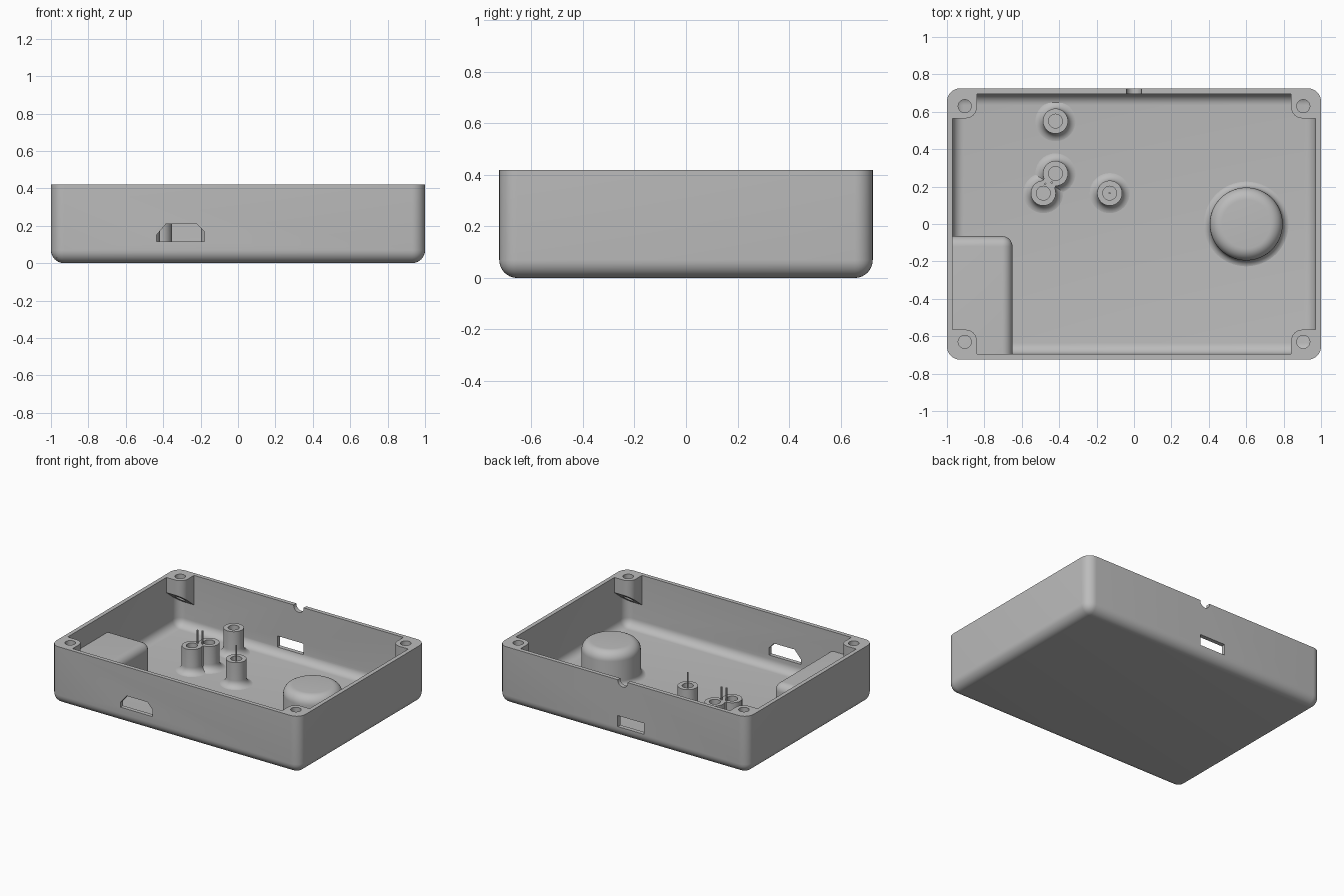
import bpy, bmesh, math
from mathutils import Vector

if "Cube" in bpy.data.objects:
    bpy.data.objects.remove(bpy.data.objects["Cube"])

HX, HY, H = 1.0, 0.725, 0.42      # outer half sizes and height
FLOOR, WALL = 0.03, 0.03
grey = bpy.data.materials.new("plain_grey")
grey.diffuse_color = (0.5, 0.5, 0.5, 1)
grey.use_nodes = True
grey.node_tree.nodes["Principled BSDF"].inputs["Base Color"].default_value = grey.diffuse_color


def make(name, bm):
    bmesh.ops.recalc_face_normals(bm, faces=bm.faces)
    me = bpy.data.meshes.new(name)
    bm.to_mesh(me)
    bm.free()
    me.materials.append(grey)
    ob = bpy.data.objects.new(name, me)
    bpy.context.collection.objects.link(ob)
    return ob


def rounded_box(name, lo, hi, r, pick):
    """Box whose edges chosen by pick(midpoint) are rounded."""
    bm = bmesh.new()
    bmesh.ops.create_cube(bm, size=1)
    for v in bm.verts:
        v.co = Vector([lo[i] if v.co[i] < 0 else hi[i] for i in range(3)])
    if r:
        edges = [e for e in bm.edges if pick((e.verts[0].co + e.verts[1].co) / 2)]
        bmesh.ops.bevel(bm, geom=edges, offset=r, segments=8, profile=0.5, affect='EDGES')
    return make(name, bm)


def prism_bm(pts, depth):
    bm = bmesh.new()
    f = bm.faces.new([bm.verts.new(p) for p in pts])
    r = bmesh.ops.extrude_face_region(bm, geom=[f])
    bmesh.ops.translate(bm, vec=depth,
                        verts=[g for g in r["geom"] if isinstance(g, bmesh.types.BMVert)])
    bmesh.ops.recalc_face_normals(bm, faces=bm.faces)
    return bm


def circle(cx, cy, r, n=32):
    return [(cx + r * math.cos(2 * math.pi * i / n), cy + r * math.sin(2 * math.pi * i / n))
            for i in range(n)]


def arc(cx, cz, r, a0, a1, n=8):
    return [(cx + r * math.cos(math.radians(a0 + (a1 - a0) * i / n)),
             cz + r * math.sin(math.radians(a0 + (a1 - a0) * i / n))) for i in range(n + 1)]


def lathe(name, profile, x, y, n=40):
    bm = bmesh.new()
    vs = [bm.verts.new((r, 0, z)) for r, z in profile]
    es = [bm.edges.new(p) for p in zip(vs, vs[1:])]
    bmesh.ops.spin(bm, geom=vs + es, cent=(0, 0, 0), axis=(0, 0, 1),
                   angle=2 * math.pi, steps=n, use_merge=False)
    bmesh.ops.remove_doubles(bm, verts=bm.verts, dist=1e-5)
    bmesh.ops.translate(bm, verts=bm.verts, vec=(x, y, 0))
    return make(name, bm)


def cut(ob, cutters):
    for c in cutters:
        c.hide_render = True
        m = ob.modifiers.new("cut", 'BOOLEAN')
        m.operation, m.solver, m.object = 'DIFFERENCE', 'EXACT', c
    bake(ob)
    for c in cutters:
        bpy.data.objects.remove(c)


def bake(ob):
    dg = bpy.context.evaluated_depsgraph_get()
    me = bpy.data.meshes.new_from_object(ob.evaluated_get(dg))
    ob.modifiers.clear()
    ob.data = me


# Case shell: rounded tray with wall openings
shell = rounded_box("case_shell", (-HX, -HY, 0), (HX, HY, H), 0.07, lambda m: m.z < H - 0.01)
cavity = rounded_box("cavity_cutter", (-HX + WALL, -HY + WALL, FLOOR),
                     (HX - WALL, HY - WALL, H + 0.1), 0.06, lambda m: m.z < H)
port = [(-0.436, 0.115), (-0.436, 0.15), (-0.385, 0.21),
        (-0.22, 0.21), (-0.18, 0.168), (-0.18, 0.115)]
front_port = make("front_port_cutter",
                  prism_bm([(x, -HY - 0.05, z) for x, z in port], (0, 0.12, 0)))
back_slot = rounded_box("back_slot_cutter", (-0.17, HY - 0.08, 0.08), (0.04, HY + 0.05, 0.16), 0, None)
notch = make("notch_cutter",
             prism_bm([(x, HY - 0.07, z) for x, z in circle(0, H - 0.003, 0.04)], (0, 0.12, 0)))
cut(shell, [cavity, front_port, back_slot, notch])

# Corner screw bosses with a sloped underside, mirrored to four corners
x0, y0, x1, y1, r = 0.84, 0.565, 0.975, 0.70, 0.06
plan = [(x1, y0), (x1, y1), (x0, y1)] + arc(x0 + r, y0 + r, r, 180, 270)
bm = prism_bm([(x, y, 0.1) for x, y in plan], (0, 0, H - 0.1))
res = bmesh.ops.bisect_plane(bm, geom=bm.verts[:] + bm.edges[:] + bm.faces[:],
                             plane_co=(0, y0, 0.31), plane_no=(0, -0.8, -1), clear_outer=True)
bmesh.ops.holes_fill(bm, edges=[e for e in bm.edges if e.is_boundary])
bosses = make("corner_bosses", bm)
hole = make("screw_hole_cutter",
            prism_bm([(x, y, 0) for x, y in circle(0.905, 0.63, 0.035)], (0, 0, 0.6)))
cut(bosses, [hole])
mir = bosses.modifiers.new("mirror", 'MIRROR')
mir.use_axis = (True, True, False)
bake(bosses)

# Board standoffs: flared base, blind hole
F, R, TOP = 0.05, 0.067, 0.21
flare = [(R + F, FLOOR - 0.012)] + arc(R + F, FLOOR + F - 0.001, F, 270, 180)
standoff = [(0, FLOOR - 0.012)] + flare + [(R, TOP), (0.037, TOP), (0.037, 0.06), (0, 0.06)]
for i, (x, y) in enumerate([(-0.42, 0.55), (-0.42, 0.27), (-0.485, 0.165), (-0.13, 0.165)]):
    lathe(f"standoff_{i + 1}", standoff, x, y)

# Neck joining the two close standoffs
a, b = Vector((-0.42, 0.27)), Vector((-0.485, 0.165))
d = (b - a).normalized()
s = Vector((-d.y, d.x)) * 0.037
p, q = a + d * 0.045, b - d * 0.045
make("standoff_neck", prism_bm([(v.x, v.y, FLOOR - 0.01) for v in (p + s, q + s, q - s, p - s)],
                               (0, 0, TOP - FLOOR + 0.01)))

# Thin locating pins
for i, (x, y, z) in enumerate([(-0.475, 0.215, 0.2), (-0.44, 0.222, 0.2), (-0.13, 0.165, 0.05)]):
    make(f"pin_{i + 1}", prism_bm([(u, v, z) for u, v in circle(x, y, 0.006, 8)],
                                  (0, 0, 0.305 - z)))

# Round raised pad with softened top and flared base
R2, T2, B2 = 0.195, 0.28, 0.065
lathe("round_pad", [(0, FLOOR - 0.012), (R2 + 0.04, FLOOR - 0.012)]
      + arc(R2 + 0.04, FLOOR + 0.039, 0.04, 270, 180)
      + arc(R2 - B2, T2 - B2, B2, 0, 90) + [(0, T2)], 0.6, 0, 64)

# Corner block with rounded free edges
rounded_box("corner_block", (-0.971, -0.692 - 0.005, FLOOR - 0.001), (-0.65, -0.065, T2), 0.055,
            lambda m: (m.x > -0.66) + (m.y > -0.07) + (m.z > T2 - 0.01) == 2)

# Smooth curved faces, keep hard edges
for ob in bpy.context.collection.objects:
    bpy.ops.object.select_all(action='DESELECT')
    ob.select_set(True)
    bpy.context.view_layer.objects.active = ob
    bpy.ops.object.shade_smooth_by_angle(angle=math.radians(32))
